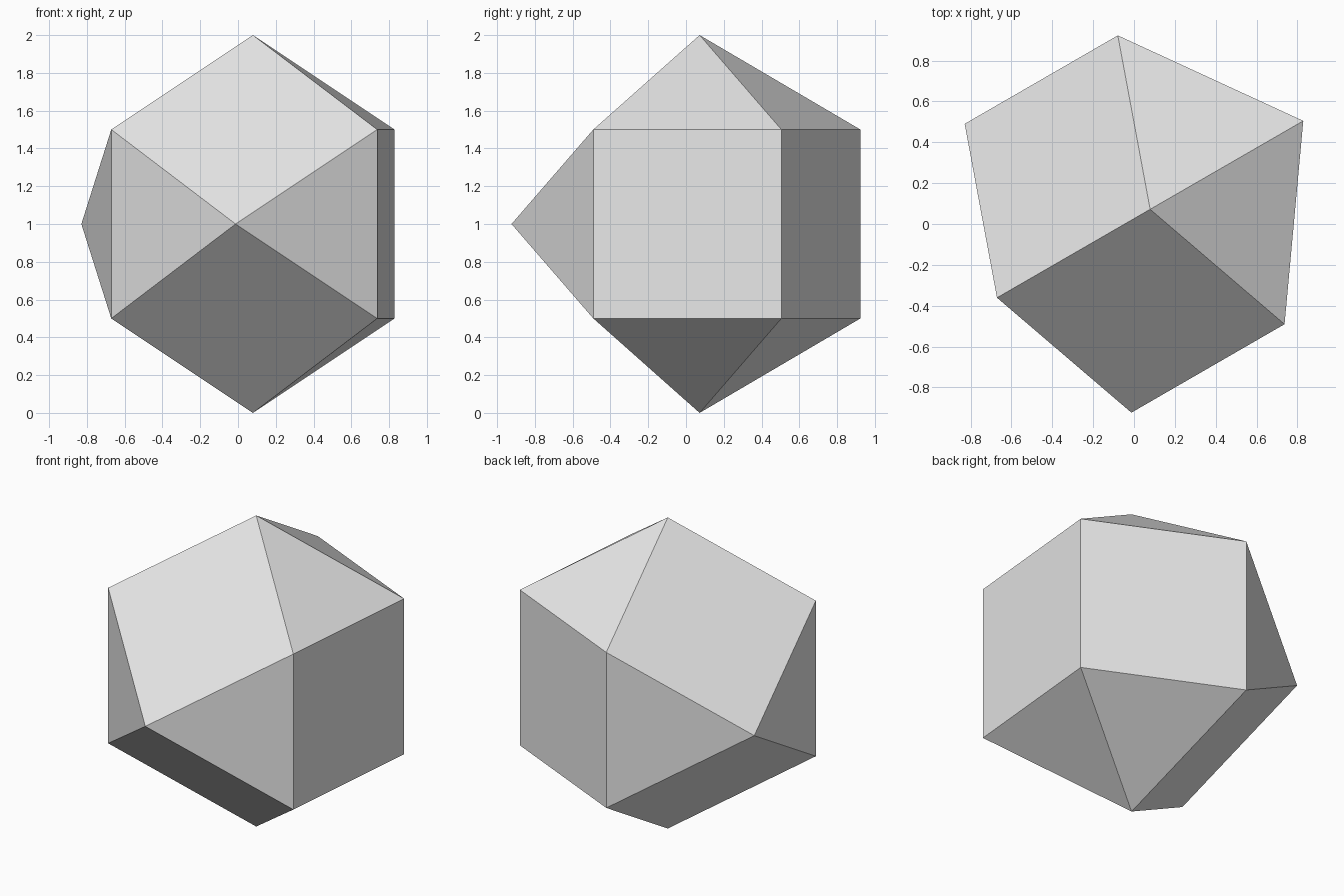
import bpy
import bmesh
from math import cos, sin, pi, sqrt, radians
from mathutils import Matrix, Vector

cube = bpy.data.objects.get("Cube")
if cube:
    bpy.data.objects.remove(cube, do_unlink=True)

# Plain grey material
grey = bpy.data.materials.new("light_grey")
grey.use_nodes = True
colour = (0.8, 0.8, 0.8, 1)
grey.diffuse_color = colour
grey.node_tree.nodes["Principled BSDF"].inputs["Base Color"].default_value = colour


def add_ring(bm, sides, radius, y, start):
    """Regular polygon of points in the plane at depth y."""
    for i in range(sides):
        a = start + 2 * pi * i / sides
        bm.verts.new((radius * cos(a), y, radius * sin(a)))


# Two mirrored triangular cupolas sharing a hexagon, all edges of length one
bm = bmesh.new()
add_ring(bm, 6, 1, 0, pi / 2)
for side in (-1, 1):
    add_ring(bm, 3, 1 / sqrt(3), side * sqrt(2 / 3), pi)
bmesh.ops.convex_hull(bm, input=bm.verts[:])

# Merge coplanar triangles into squares
bmesh.ops.dissolve_limit(bm, angle_limit=radians(1),
                         verts=bm.verts[:], edges=bm.edges[:])
bmesh.ops.recalc_face_normals(bm, faces=bm.faces[:])

# Turn the solid and stand it on the ground
turn = Matrix.Rotation(radians(30), 4, "Z")
bm.transform(Matrix.Translation(Vector((0.079, 0.072, 1))) @ turn)

mesh = bpy.data.meshes.new("faceted_solid")
bm.to_mesh(mesh)
bm.free()
mesh.materials.append(grey)
solid = bpy.data.objects.new("faceted_solid", mesh)
bpy.context.collection.objects.link(solid)
